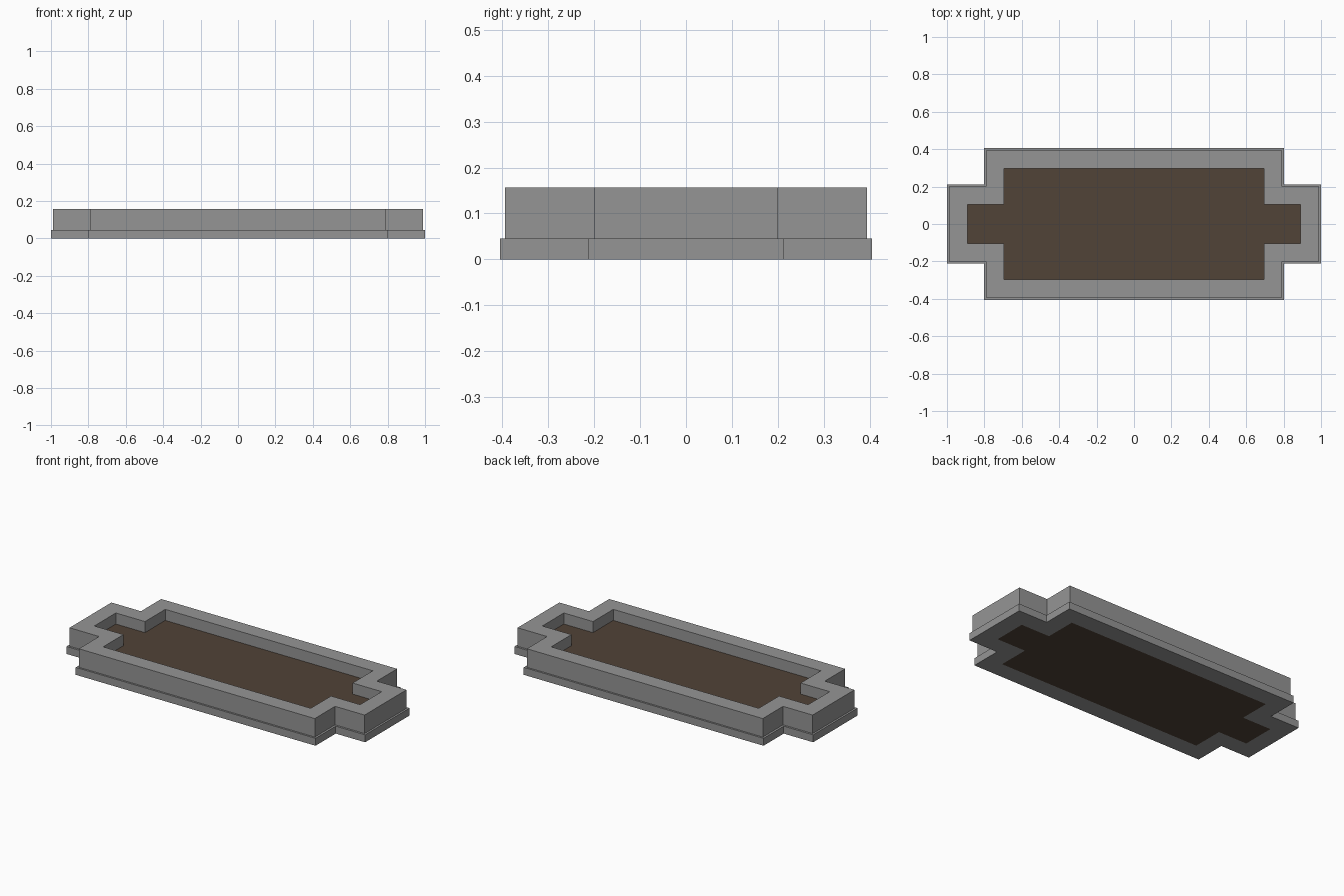
import bpy, bmesh

if "Cube" in bpy.data.objects:
    bpy.data.objects.remove(bpy.data.objects["Cube"])

def material(name, rgb):
    m = bpy.data.materials.new(name)
    m.diffuse_color = (*rgb, 1)
    m.use_nodes = True
    m.node_tree.nodes["Principled BSDF"].inputs["Base Color"].default_value = m.diffuse_color
    return m

stone = material("grey stone", (0.30, 0.30, 0.30))
earth = material("brown soil", (0.082, 0.056, 0.038))

def plan(x_end, x_mid, y_mid, y_end):
    """Stepped cross outline, counter-clockwise."""
    q = [(x_end, y_end), (x_mid, y_end), (x_mid, y_mid)]
    half = q + [(-x, y) for x, y in reversed(q)]
    return half + [(-x, -y) for x, y in half]

def build(name, bm, mat):
    bmesh.ops.recalc_face_normals(bm, faces=bm.faces)
    me = bpy.data.meshes.new(name)
    bm.to_mesh(me)
    bm.free()
    me.materials.append(mat)
    ob = bpy.data.objects.new(name, me)
    bpy.context.collection.objects.link(ob)
    return ob

INNER = plan(0.89, 0.695, 0.297, 0.103)
BASE = plan(1.0, 0.803, 0.405, 0.212)
WALL = plan(0.988, 0.79, 0.394, 0.20)

# stone border: one closed profile swept round the stepped plan
bm = bmesh.new()
rings = [[bm.verts.new((x, y, z)) for x, y in pts] for pts, z in
         [(INNER, 0), (BASE, 0), (BASE, 0.045), (WALL, 0.045), (WALL, 0.157), (INNER, 0.157)]]
n = len(INNER)
for k, a in enumerate(rings):
    b = rings[(k + 1) % len(rings)]
    for i in range(n):
        j = (i + 1) % n
        bm.faces.new((a[i], a[j], b[j], b[i]))
build("stone_border", bm, stone)

# soil filling the bed
bm = bmesh.new()
low, top = [[bm.verts.new((x, y, z)) for x, y in INNER] for z in (0, 0.09)]
bm.faces.new(low)
bm.faces.new(top)
for i in range(n):
    j = (i + 1) % n
    bm.faces.new((low[i], low[j], top[j], top[i]))
build("soil", bm, earth)
